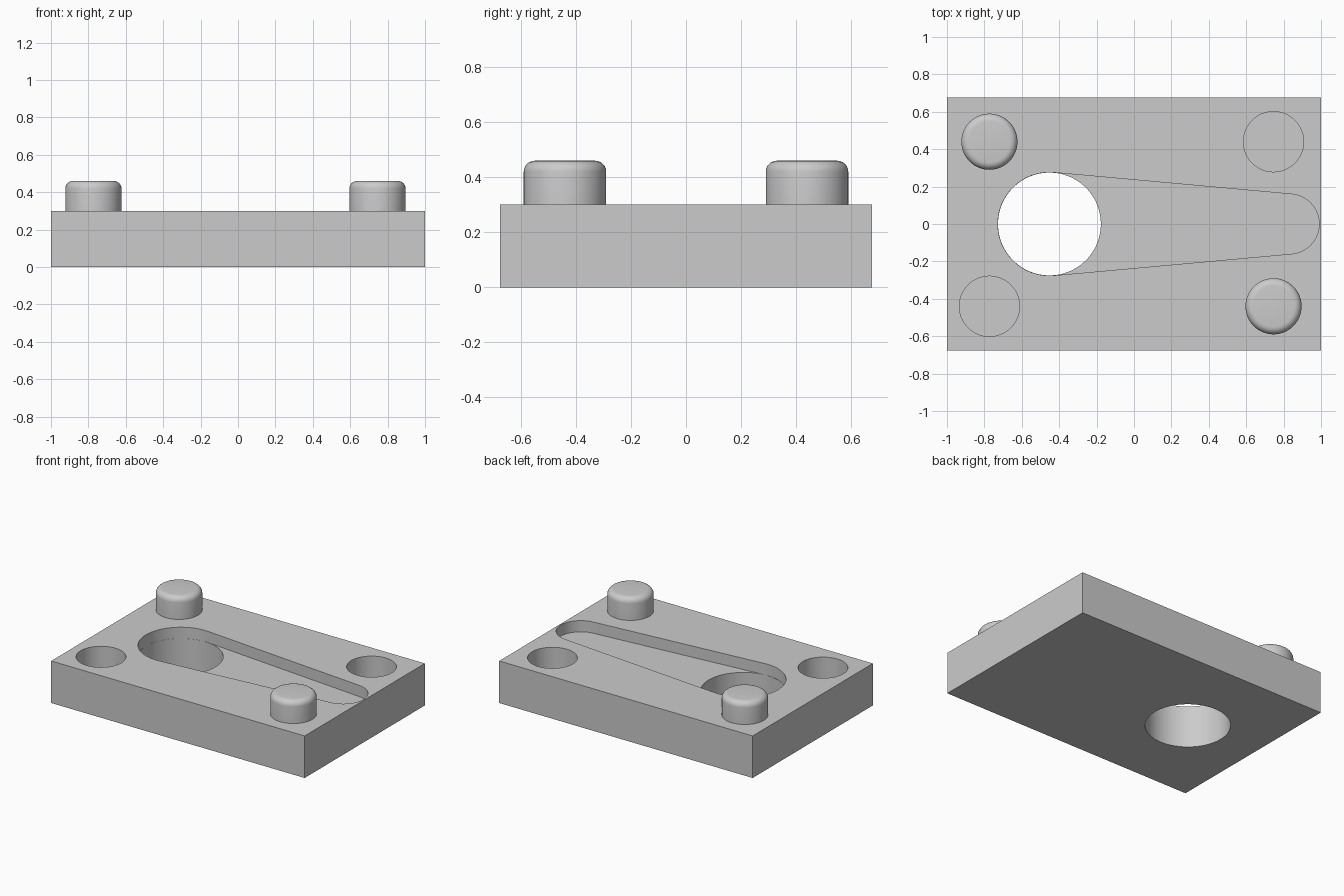
import bpy
import bmesh
from math import acos, cos, sin, pi, radians

old = bpy.data.objects.get("Cube")
if old:
    bpy.data.objects.remove(old, do_unlink=True)

# Overall sizes
HALF_X, HALF_Y, TOP = 1.0, 0.677, 0.30
BIG_X, BIG_R = -0.452, 0.275
END_X, END_R = 0.83, 0.16
LEFT_X, RIGHT_X, POST_Y = 0.746, -0.773, 0.44
SEGMENTS = 64

grey = bpy.data.materials.new("plain grey")
grey.use_nodes = True
grey.diffuse_color = (0.6, 0.6, 0.6, 1)
grey.node_tree.nodes["Principled BSDF"].inputs["Base Color"].default_value = (0.6, 0.6, 0.6, 1)


def add_object(name, bm):
    bmesh.ops.recalc_face_normals(bm, faces=bm.faces)
    mesh = bpy.data.meshes.new(name)
    bm.to_mesh(mesh)
    bm.free()
    mesh.materials.append(grey)
    obj = bpy.data.objects.new(name, mesh)
    bpy.context.collection.objects.link(obj)
    return obj


def prism(name, outline, bottom, top):
    """Extrude a closed outline straight up."""
    bm = bmesh.new()
    face = bm.faces.new([bm.verts.new((x, y, bottom)) for x, y in outline])
    ext = bmesh.ops.extrude_face_region(bm, geom=[face])
    verts = [g for g in ext["geom"] if isinstance(g, bmesh.types.BMVert)]
    bmesh.ops.translate(bm, verts=verts, vec=(0, 0, top - bottom))
    return add_object(name, bm)


def arc(cx, cy, r, start, end, steps):
    angles = [start + (end - start) * i / steps for i in range(steps + 1)]
    return [(cx + r * cos(a), cy + r * sin(a)) for a in angles]


def circle(cx, cy, r):
    return arc(cx, cy, r, 0, 2 * pi, SEGMENTS)[:-1]


def activate(obj):
    bpy.ops.object.select_all(action="DESELECT")
    obj.select_set(True)
    bpy.context.view_layer.objects.active = obj


def smooth(obj):
    activate(obj)
    bpy.ops.object.shade_smooth_by_angle(angle=radians(30))


def cut(target, cutter):
    cutter.hide_render = True
    mod = target.modifiers.new("cut", "BOOLEAN")
    mod.operation = "DIFFERENCE"
    mod.solver = "EXACT"
    mod.object = cutter
    activate(target)
    bpy.ops.object.modifier_apply(modifier=mod.name)
    bpy.data.objects.remove(cutter, do_unlink=True)


# Base block
corners = [(-HALF_X, -HALF_Y), (HALF_X, -HALF_Y), (HALF_X, HALF_Y), (-HALF_X, HALF_Y)]
block = prism("base_block", corners, 0, TOP)

# Tapered shallow pocket, tangent to both of its round ends
t = acos((BIG_R - END_R) / (END_X - BIG_X))
pocket = (arc(BIG_X, 0, BIG_R + 0.001, t, 2 * pi - t, 40)
          + arc(END_X, 0, END_R, -t, t, 32))
cut(block, prism("pocket_cutter", pocket, TOP - 0.08, TOP + 0.1))

# Through hole at the wide end of the pocket
cut(block, prism("hole_cutter", circle(BIG_X, 0, BIG_R), -0.1, TOP + 0.1))

# Blind sockets in two opposite corners
for x, y in ((LEFT_X, POST_Y), (RIGHT_X, -POST_Y)):
    cut(block, prism("socket_cutter", circle(x, y, 0.161), TOP - 0.18, TOP + 0.1))
smooth(block)

# Pegs with rounded tops in the other two corners
for name, x, y in (("left_front_peg", LEFT_X, -POST_Y), ("right_back_peg", RIGHT_X, POST_Y)):
    peg = prism(name, circle(x, y, 0.15), TOP - 0.01, 0.46)
    bm = bmesh.new()
    bm.from_mesh(peg.data)
    rim = [e for e in bm.edges if all(v.co.z > 0.45 for v in e.verts)]
    bmesh.ops.bevel(bm, geom=rim, offset=0.04, offset_type="OFFSET", segments=6,
                    profile=0.5, affect="EDGES")
    bm.to_mesh(peg.data)
    bm.free()
    smooth(peg)
